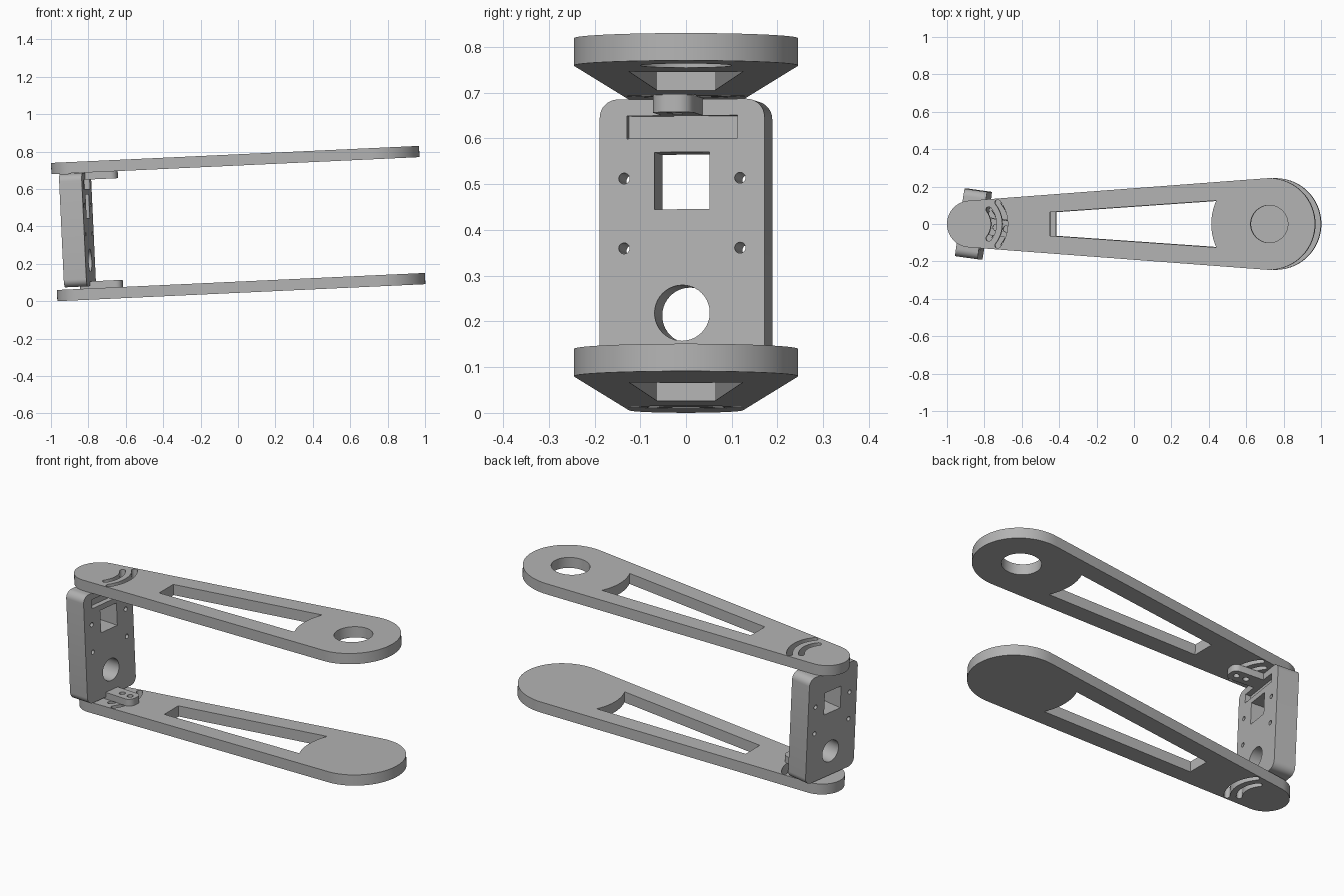
import bpy, bmesh
from math import sin, cos, pi, radians, asin
from mathutils import Matrix, Vector

if "Cube" in bpy.data.objects:
    bpy.data.objects.remove(bpy.data.objects["Cube"], do_unlink=True)

grey = bpy.data.materials.new("plain_grey")
grey.use_nodes = True
grey.diffuse_color = (0.45, 0.45, 0.45, 1)
grey.node_tree.nodes["Principled BSDF"].inputs["Base Color"].default_value = (0.45, 0.45, 0.45, 1)

# Linkage frame: origin at the pivot, tilted with the arms; the plate also yaws
FRAME = Matrix.Translation((-0.841, 0, 0.006)) @ Matrix.Rotation(radians(-2.65), 4, 'Y')
YAW = FRAME @ Matrix.Rotation(radians(-8), 4, 'Z')
UPRIGHT = Matrix(((0, 0, 1, 0), (1, 0, 0, 0), (0, 1, 0, 0), (0, 0, 0, 1)))
ARM_T, SPAN, R_SMALL, R_BIG = 0.06, 1.6, 0.125, 0.245
PLATE_T = 0.122


def arc(cx, cy, r, a0, a1, n=24):
    return [(cx + r * cos(a0 + (a1 - a0) * i / n), cy + r * sin(a0 + (a1 - a0) * i / n))
            for i in range(n + 1)]


def circle(cx, cy, r, n=40):
    return arc(cx, cy, r, 0, 2 * pi, n)[:-1]


def rect(x0, x1, y0, y1):
    return [(x0, y0), (x1, y0), (x1, y1), (x0, y1)]


def round_rect(x0, x1, y0, y1, r):
    corners = [(x1 - r, y1 - r), (x0 + r, y1 - r), (x0 + r, y0 + r), (x1 - r, y0 + r)]
    return [p for i, (x, y) in enumerate(corners)
            for p in arc(x, y, r, i * pi / 2, (i + 1) * pi / 2, 8)]


def arc_slot(r, half_angle, hw):
    """Curved slot about the pivot with round ends."""
    ex, ey = r * cos(half_angle), r * sin(half_angle)
    return (arc(0, 0, r + hw, -half_angle, half_angle)
            + arc(ex, ey, hw, half_angle, half_angle + pi, 8)[1:-1]
            + arc(0, 0, r - hw, half_angle, -half_angle)
            + arc(ex, -ey, hw, pi - half_angle, 2 * pi - half_angle, 8)[1:-1])


def finish(obj):
    bpy.ops.object.select_all(action='DESELECT')
    obj.select_set(True)
    bpy.context.view_layer.objects.active = obj
    bpy.ops.object.shade_smooth_by_angle(angle=radians(30))


def slab(name, loops, thickness, matrix):
    """Extrude an outline (first loop) with holes (other loops)."""
    curve = bpy.data.curves.new(name, 'CURVE')
    curve.dimensions = '2D'
    curve.fill_mode = 'BOTH'
    curve.extrude = thickness / 2
    for loop in loops:
        spline = curve.splines.new('POLY')
        spline.points.add(len(loop) - 1)
        for point, (x, y) in zip(spline.points, loop):
            point.co = (x, y, 0, 1)
        spline.use_cyclic_u = True
    obj = bpy.data.objects.new(name, curve)
    bpy.context.collection.objects.link(obj)
    bpy.ops.object.select_all(action='DESELECT')
    obj.select_set(True)
    bpy.context.view_layer.objects.active = obj
    bpy.ops.object.convert(target='MESH')
    obj = bpy.context.view_layer.objects.active
    bm = bmesh.new()
    bm.from_mesh(obj.data)
    bmesh.ops.remove_doubles(bm, verts=bm.verts, dist=0.0001)
    bmesh.ops.transform(bm, matrix=matrix, verts=bm.verts)
    bmesh.ops.recalc_face_normals(bm, faces=bm.faces)
    bm.to_mesh(obj.data)
    bm.free()
    obj.data.materials.clear()
    obj.data.materials.append(grey)
    finish(obj)
    return obj


def lift(z):
    return Matrix.Translation((0, 0, z))


# Arms: tapered outline, long window with a hub-shaped end, two curved slots
t = pi / 2 + asin((R_BIG - R_SMALL) / SPAN)
outline = arc(SPAN, 0, R_BIG, -t, t, 48) + arc(0, 0, R_SMALL, t, 2 * pi - t, 32)
HUB = 0.31
h = asin(0.125 / HUB)
window = [(0.426, 0.063), (0.426, -0.063)] + arc(SPAN, 0, HUB, pi + h, pi - h, 20)
slots = [arc_slot(0.125, radians(38), 0.015), arc_slot(0.186, radians(38), 0.015)]
arm_loops = [outline, window] + slots
slab("lower_arm", arm_loops, ARM_T, FRAME @ lift(0.03))
slab("upper_arm", arm_loops + [circle(SPAN, 0, 0.1)], ARM_T, FRAME @ lift(0.71))

# Horns joining the plate to each arm
horn = [round_rect(0.0, 0.23, -0.045, 0.045, 0.035),
        circle(0.135, 0, 0.016, 20), circle(0.19, 0, 0.016, 20)]
slab("lower_horn", horn, 0.038, YAW @ lift(0.079))
slab("upper_horn", horn, 0.038, YAW @ lift(0.661))

# Upright mounting plate with its openings
plate_loops = [round_rect(-0.182, 0.182, 0.072, 0.678, 0.04),
               rect(-0.061, 0.061, 0.437, 0.562),
               circle(0, 0.21, 0.061)]
plate_loops += [circle(y, z, 0.012, 20) for y in (-0.128, 0.128) for z in (0.352, 0.505)]
plate = slab("mounting_plate", plate_loops, PLATE_T, YAW @ UPRIGHT)

# Shallow pocket in the plate below the upper horn
cutter = slab("pocket_cutter", [rect(-0.122, 0.122, 0.592, 0.642)], 0.06,
              YAW @ UPRIGHT @ lift(PLATE_T / 2))
cut = plate.modifiers.new("pocket", 'BOOLEAN')
cut.operation = 'DIFFERENCE'
cut.solver = 'EXACT'
cut.object = cutter
bpy.context.view_layer.objects.active = plate
bpy.ops.object.modifier_apply(modifier=cut.name)
bpy.data.objects.remove(cutter, do_unlink=True)
finish(plate)
